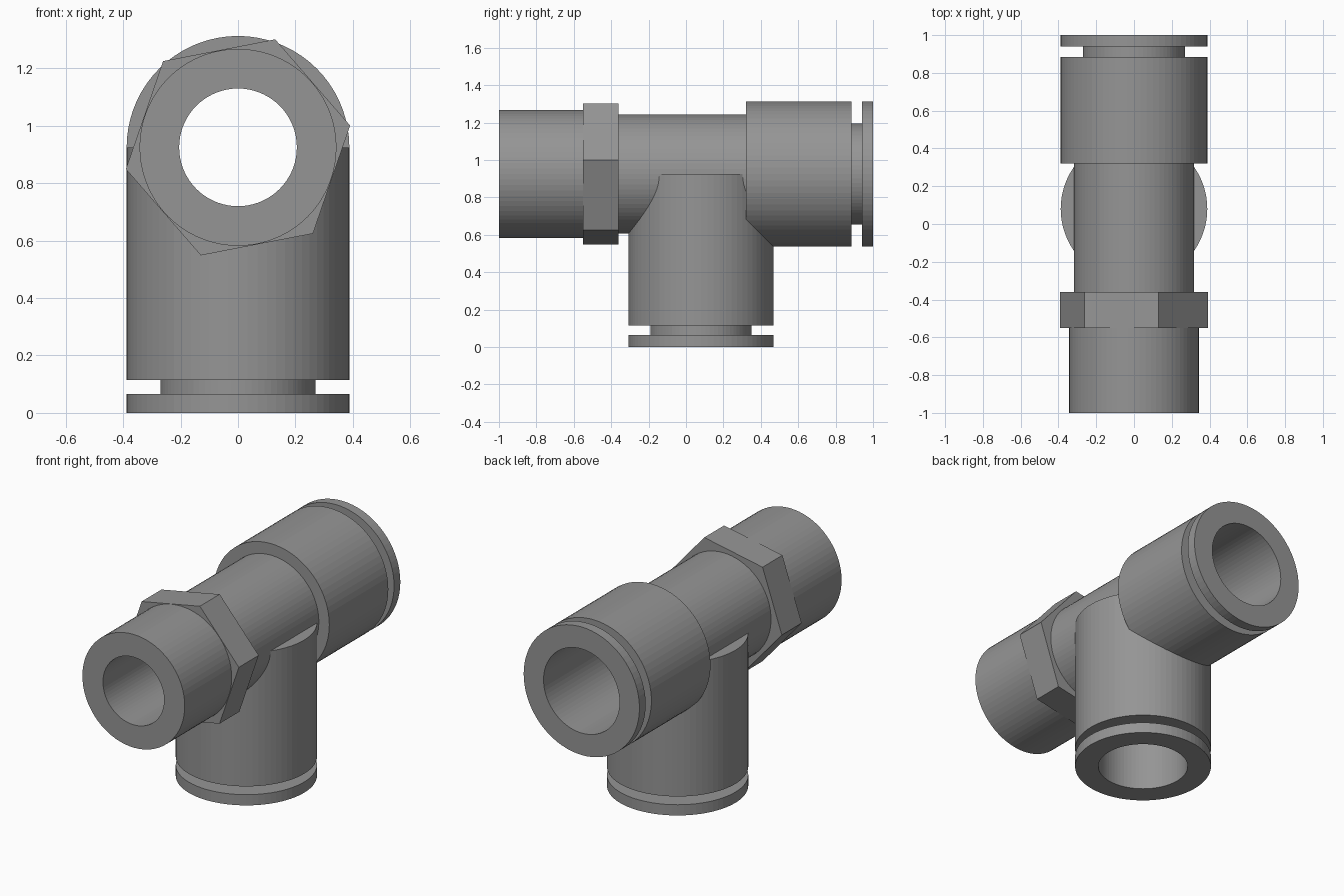
import bpy, bmesh, math
from mathutils import Matrix

default = bpy.data.objects.get("Cube")
if default:
    bpy.data.objects.remove(default, do_unlink=True)

AXIS_Z, BRANCH_Y = 0.925, 0.08
OUTER, NECK, BORE, SOCKET = 0.388, 0.27, 0.205, 0.255
SEGMENTS = 72

grey = bpy.data.materials.new("plain grey")
grey.use_nodes = True
colour = (0.3, 0.3, 0.3, 1)
grey.diffuse_color = colour
grey.node_tree.nodes["Principled BSDF"].inputs["Base Color"].default_value = colour

RUN = Matrix.Translation((0, 0, AXIS_Z)) @ Matrix.Rotation(-math.pi / 2, 4, "X")
BRANCH = Matrix.Translation((0, BRANCH_Y, 0))


def lathe(name, outline, place, sides=SEGMENTS, turn=0.0):
    """Revolve a closed (radius, height) outline; zero radii become poles."""
    bm = bmesh.new()
    rings = []
    for r, h in outline:
        if r == 0:
            rings.append([bm.verts.new((0, 0, h))] * sides)
        else:
            angles = [turn + math.tau * i / sides for i in range(sides)]
            rings.append([bm.verts.new((r * math.cos(a), r * math.sin(a), h)) for a in angles])
    for a, b in zip(rings, rings[1:] + rings[:1]):
        for i in range(sides):
            j = (i + 1) % sides
            corners = list(dict.fromkeys((a[i], a[j], b[j], b[i])))
            if len(corners) > 2:
                bm.faces.new(corners)
    bmesh.ops.recalc_face_normals(bm, faces=bm.faces)
    bm.transform(place)
    mesh = bpy.data.meshes.new(name)
    bm.to_mesh(mesh)
    bm.free()
    mesh.materials.append(grey)
    obj = bpy.data.objects.new(name, mesh)
    bpy.context.collection.objects.link(obj)
    return obj


def carve(target, cutter):
    """Subtract a cutter, then discard it."""
    mod = target.modifiers.new("opening", "BOOLEAN")
    mod.operation, mod.solver, mod.object = "DIFFERENCE", "EXACT", cutter
    bpy.context.view_layer.objects.active = target
    bpy.ops.object.modifier_apply(modifier=mod.name)
    bpy.data.objects.remove(cutter, do_unlink=True)


# Straight pipe: plain spigot, slim middle, wide socket and release ring
run_pipe = lathe("run_pipe", [
    (BORE, -1), (0.343, -1), (0.343, -0.5), (0.318, -0.5), (0.318, 0.32),
    (OUTER, 0.32), (OUTER, 0.885), (NECK, 0.885), (NECK, 0.94),
    (OUTER, 0.94), (OUTER, 1), (SOCKET, 1), (SOCKET, 0.42), (BORE, 0.42)], RUN)

# Downward branch with its own release ring
branch_pipe = lathe("branch_pipe", [
    (SOCKET, 0), (OUTER, 0), (OUTER, 0.065), (NECK, 0.065), (NECK, 0.115),
    (OUTER, 0.115), (OUTER, AXIS_Z), (BORE, AXIS_Z), (BORE, 0.5), (SOCKET, 0.5)], BRANCH)

# Hexagonal wrench collar around the straight pipe
hex_collar = lathe("hex_collar", [
    (0.3, -0.55), (0.398, -0.55), (0.398, -0.36), (0.3, -0.36)],
    RUN, sides=6, turn=math.radians(-11))

# Open the inside of the tee so that both bores meet
carve(run_pipe, lathe("branch_bore_cutter", [
    (0, 0.45), (BORE, 0.45), (BORE, AXIS_Z), (0, AXIS_Z)], BRANCH))
carve(branch_pipe, lathe("run_bore_cutter", [
    (0, -0.6), (BORE, -0.6), (BORE, 0.42), (SOCKET, 0.42), (SOCKET, 0.6), (0, 0.6)], RUN))
